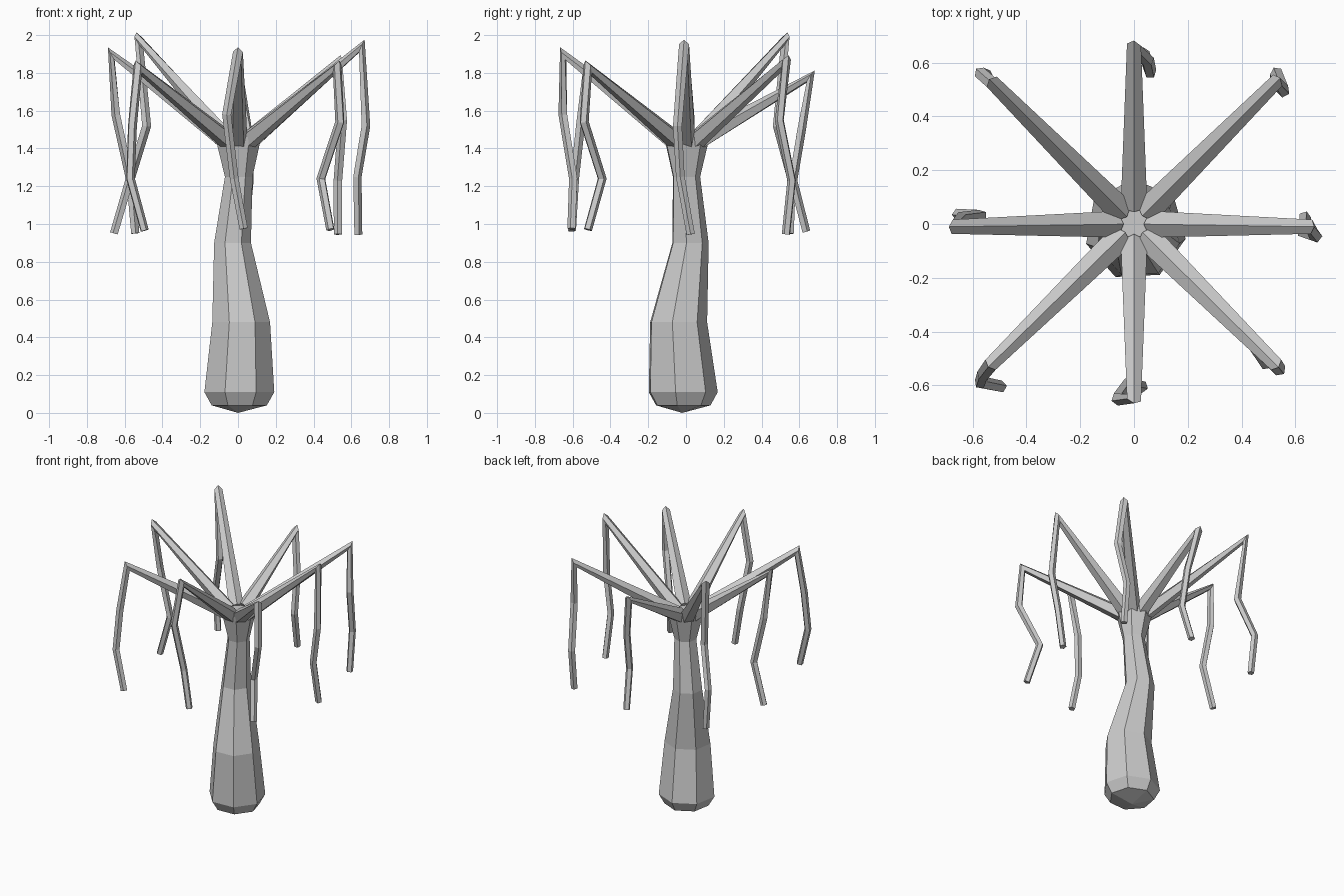
import bpy, bmesh, math
from mathutils import Vector

if "Cube" in bpy.data.objects:
    bpy.data.objects.remove(bpy.data.objects["Cube"])


def mesh_object(name, bm):
    bmesh.ops.recalc_face_normals(bm, faces=bm.faces)
    me = bpy.data.meshes.new(name)
    bm.to_mesh(me)
    bm.free()
    ob = bpy.data.objects.new(name, me)
    bpy.context.collection.objects.link(ob)


def bridge(bm, rings):
    n = len(rings[0])
    for a, b in zip(rings, rings[1:]):
        for i in range(n):
            j = (i + 1) % n
            bm.faces.new((a[i], a[j], b[j], b[i]))


def trunk(name, sections, sides, phase):
    bm = bmesh.new()
    rings = []
    for x, y, z, r in sections:
        angles = [phase + 2 * math.pi * i / sides for i in range(sides)]
        rings.append([bm.verts.new((x + r * math.cos(a), y + r * math.sin(a), z)) for a in angles])
    bridge(bm, rings)
    # pointed underside, flat top
    tip = bm.verts.new((0, -0.02, 0))
    for i in range(sides):
        bm.faces.new((rings[0][i], tip, rings[0][(i + 1) % sides]))
    bm.faces.new(rings[-1])
    mesh_object(name, bm)


def branch(name, points, radii, sides=5):
    pts = [Vector(p) for p in points]
    dirs = [(b - a).normalized() for a, b in zip(pts, pts[1:])]
    out = Vector((pts[1].x, pts[1].y, 0)).normalized()
    side = out.cross(Vector((0, 0, 1)))
    bm = bmesh.new()
    rings = []
    for k, (p, r) in enumerate(zip(pts, radii)):
        d0, d1 = dirs[max(k - 1, 0)], dirs[min(k, len(dirs) - 1)]
        t = (d0 + d1).normalized()
        stretch = min(1 / max(t.dot(d1), 0.1), 1.4)   # mitre at bends
        u = (side - t * side.dot(t)).normalized()
        v = u.cross(t)
        ring = []
        for i in range(sides):
            a = 2 * math.pi * i / sides + math.pi / 2
            ring.append(bm.verts.new(p + u * r * math.cos(a) + v * r * stretch * math.sin(a)))
        rings.append(ring)
    bridge(bm, rings)
    bm.faces.new(rings[0])
    bm.faces.new(rings[-1])
    mesh_object(name, bm)


# leaning trunk with flared crown
trunk("trunk", [
    (0.005, -0.02, 0.04, 0.15), (0.005, -0.022, 0.11, 0.19),
    (0.015, -0.045, 0.48, 0.157), (-0.03, 0.02, 0.9, 0.1),
    (0.003, 0, 1.25, 0.075), (0, 0, 1.46, 0.125)], 7, math.radians(-10))

# drooping branches: elbow, two bends and end
paths = {
    "east": [(0.655, -0.01, 1.94), (0.675, -0.045, 1.52), (0.63, -0.03, 1.25), (0.635, 0.025, 0.945)],
    "north_east": [(0.53, 0.53, 1.86), (0.555, 0.495, 1.55), (0.53, 0.56, 1.23), (0.53, 0.53, 0.945)],
    "north": [(0, 0.66, 1.78), (0.05, 0.61, 1.5), (0.06, 0.565, 1.23), (0.035, 0.635, 0.96)],
    "north_west": [(-0.525, 0.525, 1.98), (-0.485, 0.485, 1.52), (-0.57, 0.56, 1.24), (-0.545, 0.55, 0.95)],
    "west": [(-0.67, -0.01, 1.9), (-0.645, 0.02, 1.58), (-0.57, 0.03, 1.24), (-0.655, 0.035, 0.95)],
    "south_west": [(-0.53, -0.52, 1.83), (-0.56, -0.56, 1.52), (-0.57, -0.59, 1.24), (-0.495, -0.605, 0.965)],
    "south": [(0, -0.65, 1.9), (-0.06, -0.65, 1.58), (-0.02, -0.595, 1.24), (0.03, -0.605, 0.975)],
    "south_east": [(0.525, -0.52, 1.83), (0.54, -0.54, 1.54), (0.44, -0.445, 1.24), (0.49, -0.52, 0.97)],
}
for name, pts in paths.items():
    out = Vector((pts[0][0], pts[0][1], 0)).normalized() * 0.07
    root = (out.x, out.y, 1.44)
    branch("branch_" + name, [root] + pts, [0.052, 0.028, 0.025, 0.024, 0.023])
